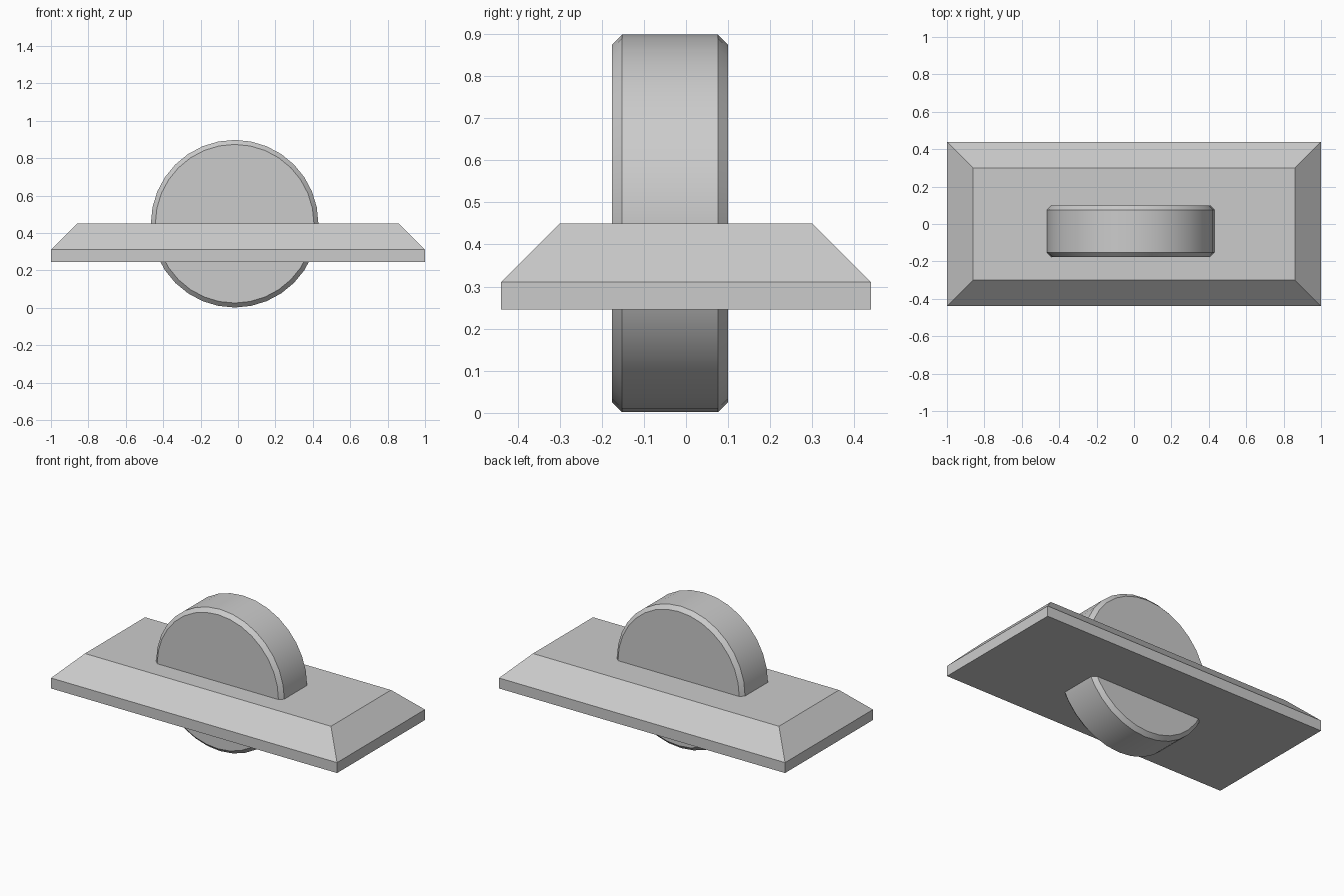
import bpy, bmesh, math

if "Cube" in bpy.data.objects:
    bpy.data.objects.remove(bpy.data.objects["Cube"])


def loft(name, rings, smooth=False):
    """Join equal-length rings of points into a closed, capped solid."""
    bm = bmesh.new()
    loops = [[bm.verts.new(p) for p in ring] for ring in rings]
    n = len(loops[0])
    for a, b in zip(loops, loops[1:]):
        for i in range(n):
            j = (i + 1) % n
            bm.faces.new((a[i], a[j], b[j], b[i]))
    bm.faces.new(loops[0])
    bm.faces.new(loops[-1])
    bmesh.ops.recalc_face_normals(bm, faces=bm.faces)
    mesh = bpy.data.meshes.new(name)
    bm.to_mesh(mesh)
    bm.free()
    obj = bpy.data.objects.new(name, mesh)
    bpy.context.collection.objects.link(obj)
    if smooth:
        bpy.ops.object.select_all(action='DESELECT')
        bpy.context.view_layer.objects.active = obj
        obj.select_set(True)
        bpy.ops.object.shade_smooth_by_angle(angle=math.radians(30))
    return obj


def rectangle(x, y, z):
    return [(-x, -y, z), (x, -y, z), (x, y, z), (-x, y, z)]


def circle(y, r, cx=-0.018, cz=0.45, n=32):
    return [(cx + r * math.cos(math.tau * i / n), y,
             cz + r * math.sin(math.tau * i / n)) for i in range(n)]


# Bevelled rectangular plate
loft("base_plate", [rectangle(1, 0.439, 0.245),
                    rectangle(1, 0.439, 0.311),
                    rectangle(0.86, 0.30, 0.45)])

# Chamfered disc standing upright through the plate
loft("thumb_wheel", [circle(-0.176, 0.424), circle(-0.152, 0.448),
                     circle(0.076, 0.448), circle(0.10, 0.424)], smooth=True)
